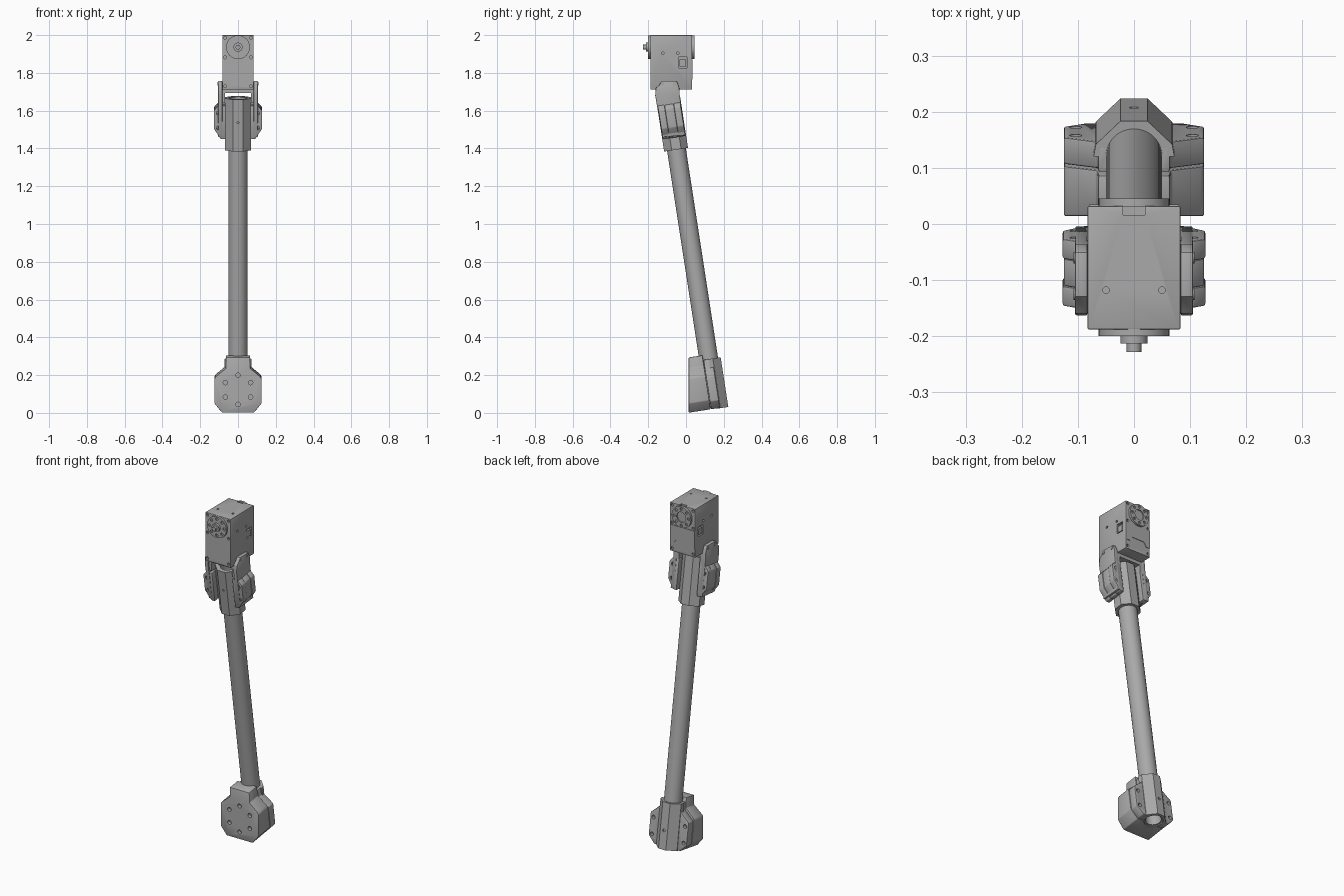
import bpy, bmesh, math
from mathutils import Matrix, Vector

cube = bpy.data.objects.get("Cube")
if cube:
    bpy.data.objects.remove(cube, do_unlink=True)

grey = bpy.data.materials.new("machined_grey")
grey.use_nodes = True
COLOUR = (0.4, 0.4, 0.4, 1)
grey.diffuse_color = COLOUR
grey.node_tree.nodes["Principled BSDF"].inputs["Base Color"].default_value = COLOUR

TILT = math.radians(8.75)
WORLD = Matrix.Identity(4)
# Frame whose z axis runs up the slanted tube
TUBE = Matrix.Translation((0, 0.164, 0)) @ Matrix.Rotation(TILT, 4, 'X')
AXES = {'x': lambda a, b, d: (d, a, b),
        'y': lambda a, b, d: (a, d, b),
        'z': lambda a, b, d: (a, b, d)}


def finish(name, bm, frame=WORLD, bevel=0):
    bmesh.ops.recalc_face_normals(bm, faces=bm.faces)
    mesh = bpy.data.meshes.new(name)
    bm.to_mesh(mesh)
    bm.free()
    mesh.transform(frame)
    mesh.materials.append(grey)
    obj = bpy.data.objects.new(name, mesh)
    bpy.context.collection.objects.link(obj)
    if bevel:
        mod = obj.modifiers.new("soft_edges", 'BEVEL')
        mod.width, mod.segments, mod.limit_method = bevel, 2, 'ANGLE'
        bake(obj)
    return obj


def bake(obj):
    deps = bpy.context.evaluated_depsgraph_get()
    mesh = bpy.data.meshes.new_from_object(obj.evaluated_get(deps))
    obj.modifiers.clear()
    obj.data = mesh


def prism(name, outline, lo, hi, axis, frame=WORLD, bevel=0):
    bm = bmesh.new()
    to3 = AXES[axis]
    low, high = [[bm.verts.new(to3(a, b, d)) for a, b in outline] for d in (lo, hi)]
    bm.faces.new(low)
    bm.faces.new(high[::-1])
    n = len(outline)
    for i in range(n):
        j = (i + 1) % n
        bm.faces.new((low[i], low[j], high[j], high[i]))
    return finish(name, bm, frame, bevel)


def circle(r, cx=0, cy=0, n=32):
    return [(cx + r * math.cos(math.tau * i / n), cy + r * math.sin(math.tau * i / n))
            for i in range(n)]


def rect(a0, a1, b0, b1):
    return [(a0, b0), (a1, b0), (a1, b1), (a0, b1)]


def mirrored(half):
    return half + [(-a, b) for a, b in reversed(half)]


def cut(obj, outlines, lo, hi, axis, frame=WORLD):
    for outline in outlines:
        tool = prism("cutter", outline, lo, hi, axis, frame)
        tool.hide_render = True
        mod = obj.modifiers.new("hole", 'BOOLEAN')
        mod.operation, mod.solver, mod.object = 'DIFFERENCE', 'EXACT', tool
        bake(obj)
        bpy.data.objects.remove(tool, do_unlink=True)


# Long hollow tube
tube = prism("tube", circle(0.05, n=48), 0.03, 1.685, 'z', TUBE)
cut(tube, [circle(0.042, n=48)], 0, 1.8, 'z', TUBE)

# Lower mount: flared block with a vertical bolting face
flare = mirrored([(0.085, 0.024), (0.125, 0.072), (0.125, 0.2), (0.118, 0.212),
                  (0.066, 0.255), (0.064, 0.313)])
lower_mount = prism("lower_mount", flare, -0.25, -0.03, 'y', TUBE)
bm = bmesh.new()
bm.from_mesh(lower_mount.data)
sliced = bmesh.ops.bisect_plane(bm, geom=bm.verts[:] + bm.edges[:] + bm.faces[:],
                                plane_co=(0, 0.014, 0), plane_no=(0, -1, 0), clear_outer=True)
bmesh.ops.contextual_create(bm, geom=[e for e in sliced["geom_cut"] if isinstance(e, bmesh.types.BMEdge)])
bpy.data.objects.remove(lower_mount, do_unlink=True)
lower_mount = finish("lower_mount", bm, bevel=0.004)
cut(lower_mount, [circle(0.051, n=48)], 0, 0.4, 'z', TUBE)
bolt_ring = [circle(0.012, x, z, 16) for x, z in circle(0.077, 0, 0.122, 12)[1::2]]
bolt_ring = [circle(0.012, 0.077 * math.sin(math.tau * i / 6),
                    0.122 + 0.077 * math.cos(math.tau * i / 6), 16) for i in range(6)]
cut(lower_mount, bolt_ring, -0.1, 0.035, 'y')

# Lower clamp: eared flange and faceted saddle behind the tube
ears = mirrored([(0.085, 0.024), (0.125, 0.065), (0.125, 0.195), (0.066, 0.245), (0.064, 0.288)])
lower_flange = prism("lower_clamp_flange", ears, -0.028, 0.02, 'y', TUBE, 0.004)
cut(lower_flange, [circle(0.05, n=48)], 0, 0.4, 'z', TUBE)
cut(lower_flange, [circle(0.011, s * 0.104, z, 16) for s in (-1, 1) for z in (0.075, 0.17)],
    -0.005, 0.1, 'y', TUBE)
saddle = mirrored([(0.072, 0.0), (0.068, 0.022), (0.024, 0.064)])
lower_saddle = prism("lower_clamp_saddle", saddle, 0.022, 0.288, 'z', TUBE)
cut(lower_saddle, [circle(0.05, n=48)], 0, 0.4, 'z', TUBE)
cut(lower_saddle, [circle(0.008, 0, 0.13, 16)], 0.056, 0.1, 'y', TUBE)

# Upper clamp: faceted sleeve around the tube
sleeve = mirrored([(0.026, -0.066), (0.068, -0.025), (0.068, 0.025), (0.026, 0.062)])
upper_sleeve = prism("upper_clamp_sleeve", sleeve, 1.41, 1.688, 'z', TUBE)
cut(upper_sleeve, [circle(0.05, n=48)], 1.3, 1.8, 'z', TUBE)
cut(upper_sleeve, [circle(0.006, 0, 1.565, 12)], -0.1, -0.058, 'y', TUBE)

# Bracket arms that hold the motor, with stacked bolted ears
arm = [(-0.13, 1.757), (-0.05, 1.757), (-0.036, 1.725), (-0.033, 1.68), (-0.004, 1.47),
       (-0.125, 1.46), (-0.163, 1.68), (-0.16, 1.72), (-0.142, 1.735)]
ear = [(0.066, 1.475), (0.09, 1.475), (0.127, 1.53), (0.127, 1.63), (0.105, 1.655), (0.066, 1.655)]
layers = (("front", -0.063, -0.027, 1), ("middle", -0.027, 0.022, 0.985), ("rear", 0.022, 0.058, 1))
for side, s in (("left", 1), ("right", -1)):
    prism("bracket_arm_" + side, arm, s * 0.083, s * 0.105, 'x', bevel=0.003)
    for label, lo, hi, k in layers:
        plate = prism(f"{label}_ear_{side}", [(s * a * k, b) for a, b in ear],
                      lo, hi, 'y', TUBE, 0.004)
        if label != "middle":
            cut(plate, [circle(0.011, s * 0.103, z, 16) for z in (1.535, 1.615)],
                lo - 0.01 if lo < 0 else 0.04, -0.045 if lo < 0 else hi + 0.01, 'y', TUBE)
    web = [(-0.155, 1.712), (-0.036, 1.712), (-0.03, 1.64), (-0.15, 1.64)]
    prism("bracket_web_" + side, web, s * 0.068, s * 0.09, 'x')
    # Screws fixing the arms to the motor
    for y in (-0.125, -0.06):
        prism("arm_screw_" + side, circle(0.01, y, 1.742, 16), s * 0.1, s * 0.108, 'x')
prism("bracket_bridge", rect(-0.085, 0.085, -0.155, -0.036), 1.693, 1.714, 'z')

# Motor housing with sockets, screw holes and cable ports
HUB_Z = 1.936
housing = prism("motor_housing", rect(-0.083, 0.083, 1.712, 2.0), -0.188, 0.032, 'y', bevel=0.003)
corners = [circle(0.008, s * 0.069, z, 12) for s in (-1, 1) for z in (1.73, 1.882, 1.986)]
cut(housing, corners, -0.2, -0.178, 'y')
cut(housing, corners, 0.022, 0.05, 'y')
cut(housing, [circle(0.006, s * 0.05, -0.118, 12) for s in (-1, 1)], 1.985, 2.1, 'z')
cut(housing, [rect(-0.02, 0.02, 0.016, 0.05)], 1.99, 2.1, 'z')
for s in (-1, 1):
    cut(housing, [circle(0.007, y, 1.904, 12) for y in (-0.123, -0.043)], s * 0.073, s * 0.1, 'x')
    cut(housing, [rect(-0.04, 0.006, 1.827, 1.883)], s * 0.07, s * 0.1, 'x')
    prism("cable_plug", rect(-0.034, 0.0, 1.833, 1.87), s * 0.06, s * 0.081, 'x')

# Rear cover with a notched lower edge
cover = mirrored([(0.04, 1.79), (0.055, 1.765), (0.08, 1.765), (0.08, 1.87), (0.05, 1.87)])
prism("rear_cover", cover, 0.03, 0.035, 'y')

# Output horns: bolted discs at front and rear
ring = circle(0.048, 0, HUB_Z, 8)
for name, y, lo, hi in (("front_horn", -0.2, -0.21, -0.193), ("rear_horn", 0.045, 0.038, 0.06)):
    horn = prism(name, circle(0.063, 0, HUB_Z, 48), y, y * 0.7, 'y')
    cut(horn, [circle(0.008, x, z, 12) for x, z in ring], lo, hi, 'y')
    if y > 0:
        cut(horn, [circle(0.03, 0, HUB_Z)], lo, hi, 'y')
prism("horn_hub", circle(0.024, 0, HUB_Z), -0.213, -0.19, 'y')
prism("horn_shaft", circle(0.013, 0, HUB_Z, 24), -0.228, -0.2, 'y')

# Smooth the round surfaces, keep edges crisp
bpy.ops.object.select_all(action='DESELECT')
for obj in bpy.context.collection.objects:
    if obj.type == 'MESH' and obj.data.materials and obj.data.materials[0] == grey:
        obj.select_set(True)
        bpy.context.view_layer.objects.active = obj
bpy.ops.object.shade_smooth_by_angle(angle=math.radians(30))
